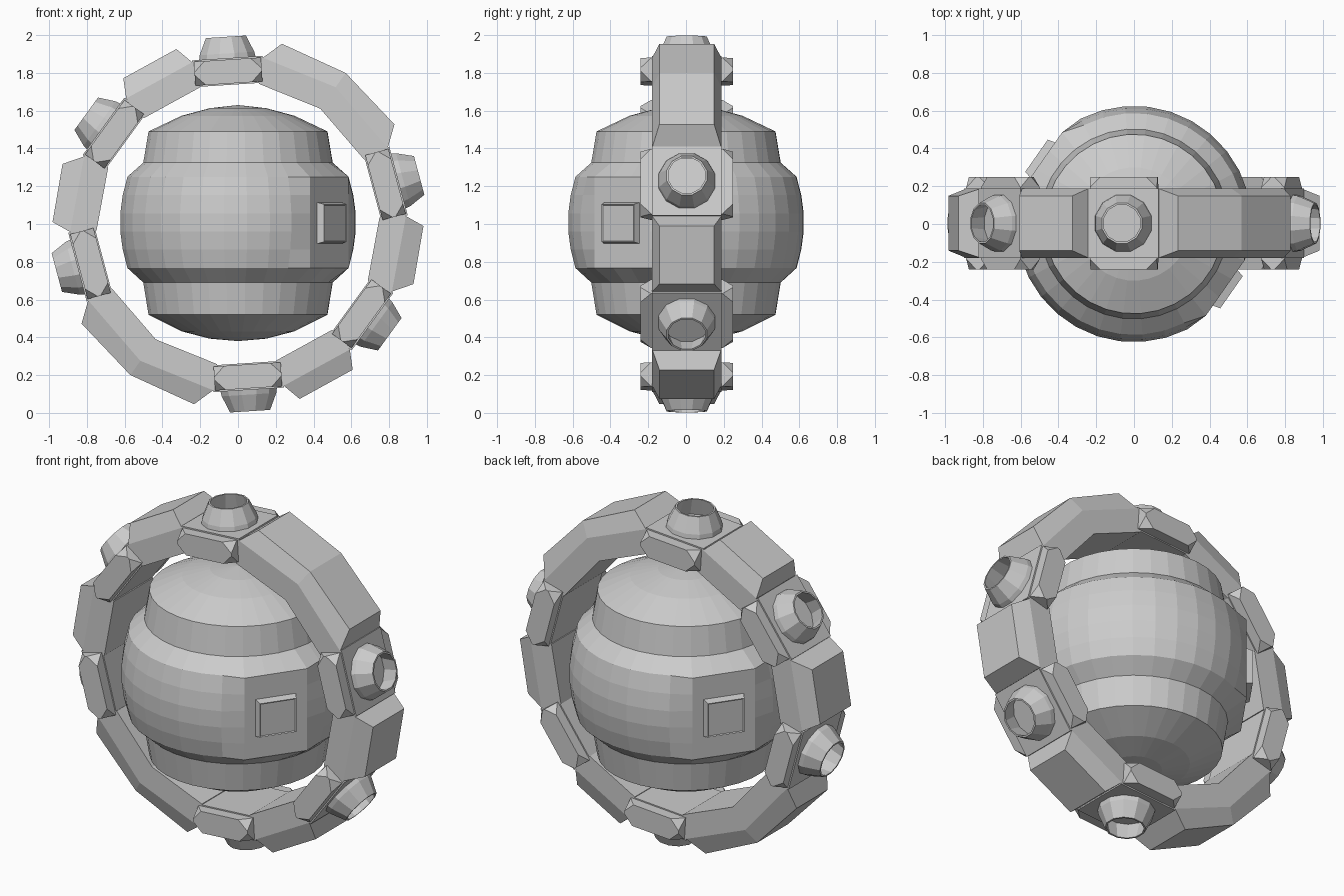
import bpy, bmesh, math
from mathutils import Matrix, Vector

cube = bpy.data.objects.get("Cube")
if cube:
    bpy.data.objects.remove(cube, do_unlink=True)

grey = bpy.data.materials.new("light_grey")
grey.use_nodes = True
grey.diffuse_color = (0.6, 0.6, 0.6, 1)
grey.node_tree.nodes["Principled BSDF"].inputs["Base Color"].default_value = (0.6, 0.6, 0.6, 1)

CENTRE = Vector((0, 0.004, 1))


def finish(bm, name, matrix=Matrix.Identity(4)):
    bmesh.ops.recalc_face_normals(bm, faces=bm.faces)
    mesh = bpy.data.meshes.new(name)
    bm.to_mesh(mesh)
    bm.free()
    mesh.materials.append(grey)
    obj = bpy.data.objects.new(name, mesh)
    obj.matrix_world = matrix
    bpy.context.collection.objects.link(obj)
    return obj


def lathe(profile, sides, start=0.0):
    """Spin (radius, z) points around z; zero radius closes to a pole."""
    bm = bmesh.new()
    rings = []
    for r, z in profile:
        if r == 0:
            rings.append([bm.verts.new((0, 0, z))] * sides)
        else:
            angles = [start + math.tau * i / sides for i in range(sides)]
            rings.append([bm.verts.new((r * math.cos(a), r * math.sin(a), z)) for a in angles])
    for low, high in zip(rings, rings[1:]):
        for i in range(sides):
            j = (i + 1) % sides
            quad = list(dict.fromkeys((low[i], low[j], high[j], high[i])))
            bm.faces.new(quad)
    return bm


def box(x, y, z0, z1):
    bm = bmesh.new()
    bmesh.ops.create_cube(bm, size=1)
    for v in bm.verts:
        v.co = (v.co.x * 2 * x, v.co.y * 2 * y, z0 if v.co.z < 0 else z1)
    return bm


# Central body: domed drum with a wider bulging waist
FLAT = math.radians(-35)
FLAT_DIST = 0.59
STEP = math.tau / 32
body_profile = [
    (0, 0.38), (0.15, 0.393), (0.30, 0.432), (0.475, 0.52), (0.503, 0.69),
    (0.587, 0.767), (0.612, 0.864), (0.625, 0.96), (0.625, 1.056),
    (0.612, 1.153), (0.587, 1.25), (0.503, 1.325), (0.475, 1.49),
    (0.30, 1.573), (0.15, 1.613), (0, 1.63)]
bm = lathe(body_profile, 32, FLAT + STEP / 2)
# Flatten the waist on two opposite sides
for v in bm.verts:
    if 0.76 < v.co.z < 1.26:
        a = math.atan2(v.co.y, v.co.x)
        for flat in (FLAT, FLAT + math.pi):
            d = (a - flat + math.pi) % math.tau - math.pi
            if abs(d) < 1.6 * STEP:
                r = FLAT_DIST / math.cos(d)
                v.co.x, v.co.y = r * math.cos(a), r * math.sin(a)
finish(bm, "central_body")

# Raised hatch with sloping rim on each flat
for k, side in enumerate(("front", "back")):
    bm = box(0.122, 0.117, -0.03, 0.04)
    for v in bm.verts:
        if v.co.z > 0:
            v.co.x *= 0.85
            v.co.y *= 0.85
    top = max(bm.faces, key=lambda f: f.calc_center_median().z)
    bmesh.ops.inset_individual(bm, faces=[top], thickness=0.008, depth=-0.005)
    a = FLAT + k * math.pi
    normal = Vector((math.cos(a), math.sin(a), 0))
    tangent = Vector((-math.sin(a), math.cos(a), 0))
    place = Matrix((tangent, Vector((0, 0, 1)), normal)).transposed().to_4x4()
    place.translation = normal * FLAT_DIST + Vector((0, 0, 1.005))
    finish(bm, side + "_hatch", place)


def ring_segment(name, outer_angles, side_angles):
    """Straight-sided ring piece with a chamfered outer edge and ends."""
    bm = bmesh.new()
    loops = []
    for oa, sa in zip(outer_angles, side_angles):
        section = [(0.75, -0.183, sa), (0.89, -0.183, sa), (0.982, -0.145, oa),
                   (0.982, 0.145, oa), (0.89, 0.183, sa), (0.75, 0.183, sa)]
        loops.append([bm.verts.new((r * math.cos(math.radians(a)), y,
                                    r * math.sin(math.radians(a)))) for r, y, a in section])
    for p, q in zip(loops, loops[1:]):
        for i in range(6):
            j = (i + 1) % 6
            bm.faces.new((p[i], p[j], q[j], q[i]))
    for e in (loops[0], loops[-1]):
        bm.faces.new((e[0], e[1], e[4], e[5]))
        bm.faces.new((e[1], e[2], e[3], e[4]))
    finish(bm, name, Matrix.Translation(CENTRE))


segments = [
    ("long", (76.3, 54.5, 32.5), (81.5, 54.5, 27)),
    ("middle", (-0.6, -18.9), (2.7, -23.7)),
    ("short", (-51.8, -70.6), (-48.3, -74.2))]
block_angles = [93.7, 15, -36]

# The ring repeats itself after half a turn
for half, turn in (("first", 0), ("second", 180)):
    for name, outer, sides in segments:
        ring_segment(f"ring_{name}_{half}", [a + turn for a in outer], [a + turn for a in sides])
    for n, angle in enumerate(block_angles, 1):
        place = Matrix.Translation(CENTRE) @ Matrix.Rotation(
            math.radians(90 - angle - turn), 4, 'Y')
        # Clamp block with cut corners
        bm = box(0.178, 0.245, 0.745, 0.872)
        bmesh.ops.bevel(bm, geom=list(bm.verts), offset=0.056, segments=1,
                        affect='VERTICES')
        finish(bm, f"clamp_block_{half}_{n}", place)
        # Core that joins the neighbouring ring pieces
        finish(box(0.188, 0.183, 0.738, 0.88), f"clamp_core_{half}_{n}", place)
        # Hollow tapered nozzle
        nozzle = [(0.156, 0.872), (0.15, 0.905), (0.11, 0.993), (0.1, 0.993),
                  (0.125, 0.89), (0, 0.89)]
        finish(lathe(nozzle, 12, math.pi / 12), f"nozzle_{half}_{n}", place)
